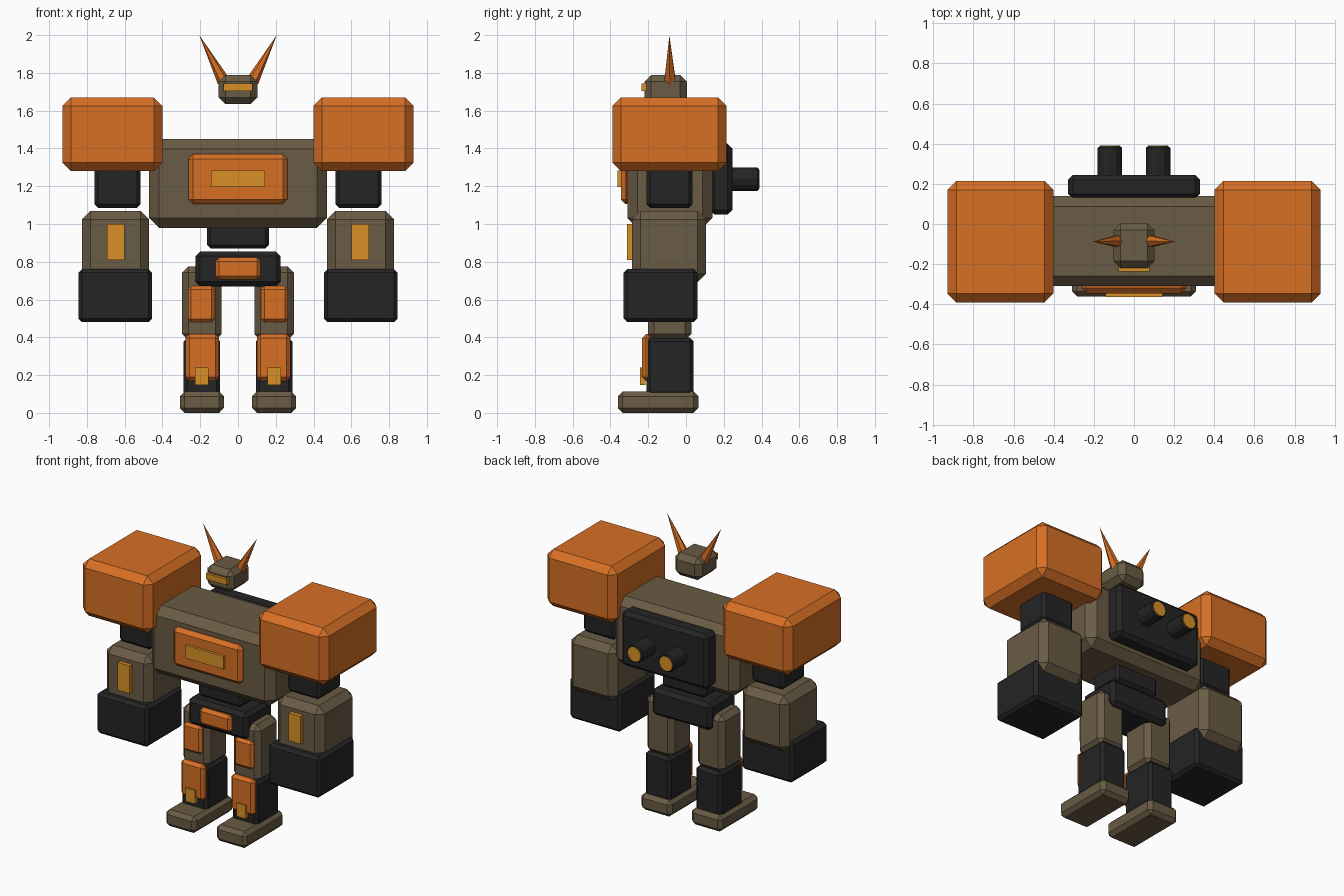
import bpy, bmesh, math
from mathutils import Vector

if "Cube" in bpy.data.objects:
    bpy.data.objects.remove(bpy.data.objects["Cube"])


def material(name, rgb):
    m = bpy.data.materials.new(name)
    m.diffuse_color = (*rgb, 1)
    m.use_nodes = True
    m.node_tree.nodes["Principled BSDF"].inputs["Base Color"].default_value = m.diffuse_color
    return m


ORANGE = material("orange armour", (0.68, 0.16, 0.018))
OLIVE = material("olive armour", (0.143, 0.105, 0.058))
BLACK = material("black frame", (0.018, 0.018, 0.019))
AMBER = material("amber light", (0.69, 0.28, 0.018))


def finish(name, bm, mat):
    bmesh.ops.recalc_face_normals(bm, faces=bm.faces)
    mesh = bpy.data.meshes.new(name)
    bm.to_mesh(mesh)
    bm.free()
    mesh.materials.append(mat)
    ob = bpy.data.objects.new(name, mesh)
    bpy.context.collection.objects.link(ob)
    return ob


def block(name, mat, xs, ys, zs, bevel=0.0):
    """Chamfered box given by its extents on each axis."""
    bm = bmesh.new()
    bmesh.ops.create_cube(bm, size=1)
    for v in bm.verts:
        for i, (a, b) in enumerate((xs, ys, zs)):
            v.co[i] = (a + b) / 2 + v.co[i] * (b - a)
    if bevel:
        bmesh.ops.bevel(bm, geom=bm.edges[:], offset=bevel, segments=1,
                        profile=0.5, affect='EDGES')
    return finish(name, bm, mat)


def cone(name, mat, start, end, r1, r2, sides, bevel=0.0):
    """Faceted cone or cylinder between two points."""
    start, end = Vector(start), Vector(end)
    axis = end - start
    bm = bmesh.new()
    bmesh.ops.create_cone(bm, cap_ends=True, segments=sides, radius1=r1,
                          radius2=r2, depth=axis.length)
    if bevel:
        rims = [e for e in bm.edges if abs(e.verts[0].co.z - e.verts[1].co.z) < 1e-5]
        bmesh.ops.bevel(bm, geom=rims, offset=bevel, segments=1,
                        profile=0.5, affect='EDGES')
    ob = finish(name, bm, mat)
    ob.rotation_euler = axis.to_track_quat('Z', 'Y').to_euler()
    ob.location = (start + end) / 2
    return ob


# Torso and hips
block("torso", OLIVE, (-0.47, 0.47), (-0.31, 0.14), (0.98, 1.45), 0.052)
block("chest_plate", ORANGE, (-0.262, 0.262), (-0.345, -0.29), (1.105, 1.37), 0.025)
block("chest_light", AMBER, (-0.143, 0.143), (-0.363, -0.335), (1.195, 1.283))
block("waist", BLACK, (-0.165, 0.165), (-0.205, 0.035), (0.87, 1.03), 0.02)
block("pelvis", BLACK, (-0.225, 0.225), (-0.23, 0.06), (0.67, 0.855), 0.025)
block("pelvis_plate", ORANGE, (-0.12, 0.12), (-0.257, -0.20), (0.705, 0.822), 0.02)

# Head
block("head", OLIVE, (-0.103, 0.103), (-0.22, 0.005), (1.635, 1.79), 0.036)
block("visor", AMBER, (-0.078, 0.078), (-0.236, -0.21), (1.705, 1.745))

# Backpack
block("backpack", BLACK, (-0.328, 0.328), (0.125, 0.245), (1.05, 1.425), 0.025)

# Paired parts: s is the side of the body
for s, side in ((-1, "left"), (1, "right")):
    def pair(name, mat, xs, ys, zs, bevel=0.0):
        xs = sorted(s * x for x in xs)
        block(f"{side}_{name}", mat, xs, ys, zs, bevel)

    # Horn and thruster
    cone(f"{side}_horn", ORANGE, (s * 0.077, -0.085, 1.757),
         (s * 0.205, -0.088, 2.0), 0.034, 0.0, 6)
    cone(f"{side}_thruster", BLACK, (s * 0.12, 0.22, 1.237),
         (s * 0.12, 0.386, 1.237), 0.061, 0.061, 12, 0.007)
    cone(f"{side}_thruster_light", AMBER, (s * 0.12, 0.383, 1.237),
         (s * 0.12, 0.39, 1.237), 0.05, 0.05, 12)

    # Arm
    pair("shoulder", ORANGE, (0.40, 0.93), (-0.39, 0.215), (1.28, 1.67), 0.045)
    pair("upper_arm", BLACK, (0.515, 0.76), (-0.21, 0.035), (1.085, 1.36), 0.02)
    pair("forearm", OLIVE, (0.472, 0.825), (-0.285, 0.105), (0.69, 1.07), 0.045)
    pair("forearm_light", AMBER, (0.602, 0.693), (-0.312, -0.275), (0.81, 1.0))
    pair("fist", BLACK, (0.455, 0.845), (-0.33, 0.06), (0.48, 0.762), 0.02)

    # Leg
    pair("thigh", OLIVE, (0.087, 0.296), (-0.202, 0.028), (0.385, 0.775), 0.033)
    pair("thigh_plate", ORANGE, (0.122, 0.266), (-0.225, -0.18), (0.48, 0.672), 0.018)
    pair("shin", BLACK, (0.095, 0.288), (-0.21, 0.04), (0.09, 0.398), 0.02)
    pair("shin_plate", ORANGE, (0.10, 0.278), (-0.232, -0.18), (0.17, 0.417), 0.02)
    pair("shin_light", AMBER, (0.157, 0.228), (-0.243, -0.215), (0.148, 0.24))
    pair("foot", OLIVE, (0.075, 0.308), (-0.36, 0.065), (0.0, 0.113), 0.025)
